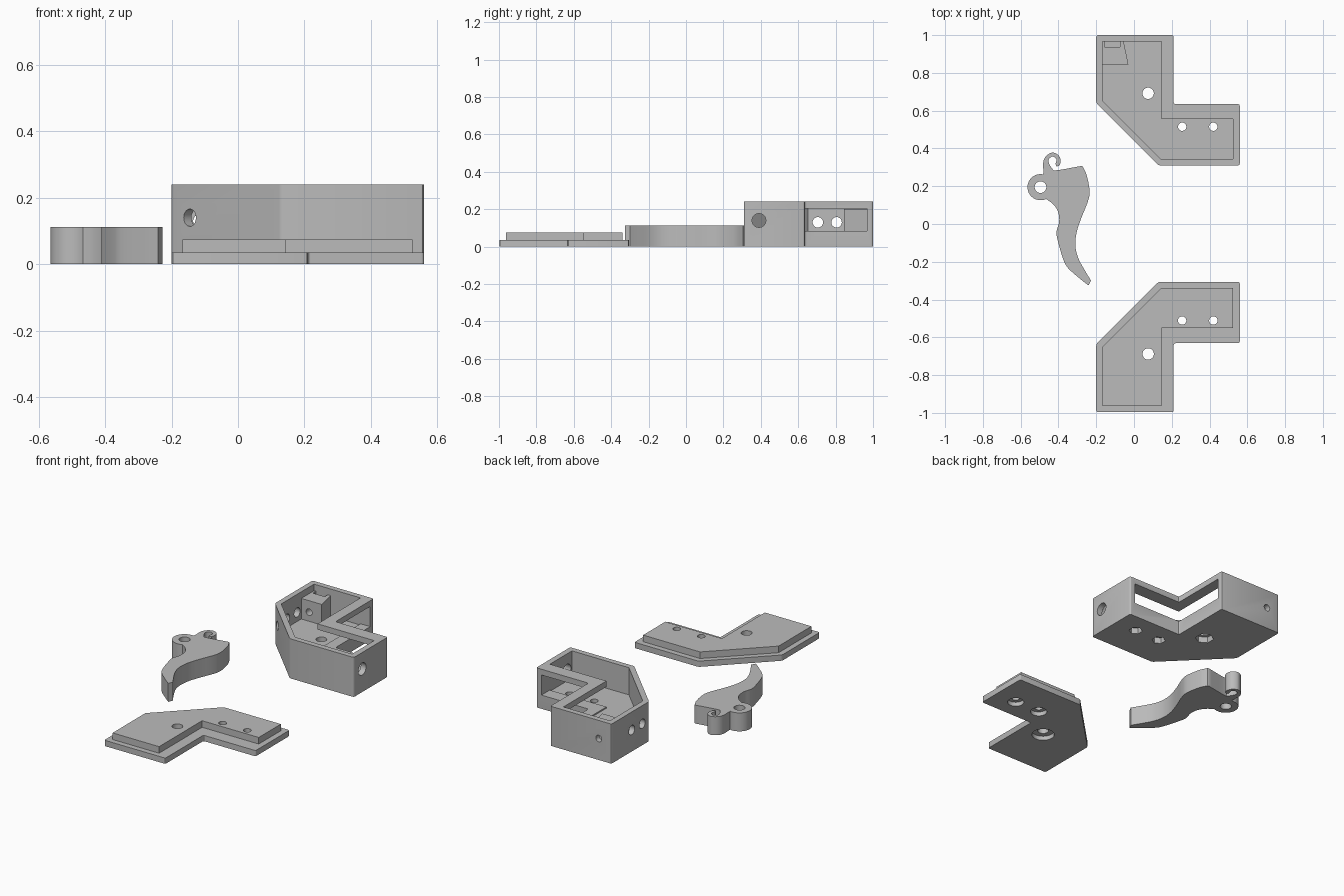
import bpy, bmesh, math
from mathutils import Vector, Matrix

cube = bpy.data.objects.get("Cube")
if cube:
    bpy.data.objects.remove(cube, do_unlink=True)

grey = bpy.data.materials.new("plain_grey")
grey.use_nodes = True
colour = (0.5, 0.5, 0.5, 1)
grey.diffuse_color = colour
grey.node_tree.nodes["Principled BSDF"].inputs["Base Color"].default_value = colour


def finish(name, bm):
    bmesh.ops.recalc_face_normals(bm, faces=bm.faces)
    mesh = bpy.data.meshes.new(name)
    bm.to_mesh(mesh)
    bm.free()
    mesh.materials.append(grey)
    obj = bpy.data.objects.new(name, mesh)
    bpy.context.collection.objects.link(obj)
    return obj


def prism(name, points, low, high, rounding=0):
    """Extrude a plan outline upwards, optionally rounding its upright edges."""
    bm = bmesh.new()
    face = bm.faces.new([bm.verts.new((x, y, low)) for x, y in points])
    made = bmesh.ops.extrude_face_region(bm, geom=[face])["geom"]
    top = [v for v in made if isinstance(v, bmesh.types.BMVert)]
    bmesh.ops.translate(bm, verts=top, vec=(0, 0, high - low))
    if rounding:
        upright = [e for e in bm.edges if abs(e.verts[0].co.z - e.verts[1].co.z) > 0.001]
        bmesh.ops.bevel(bm, geom=upright, offset=rounding, segments=3, profile=0.5, affect='EDGES')
    return finish(name, bm)


def box(x0, x1, y0, y1, z0, z1):
    return prism("cutter", [(x0, y0), (x1, y0), (x1, y1), (x0, y1)], z0, z1)


def rod(centre, radius, length, axis=(0, 0, 1), sides=32):
    bm = bmesh.new()
    turn = Vector(axis).to_track_quat('Z', 'Y').to_matrix().to_4x4()
    bmesh.ops.create_cone(bm, cap_ends=True, segments=sides, radius1=radius, radius2=radius,
                          depth=length, matrix=Matrix.Translation(centre) @ turn)
    return finish("cutter", bm)


def cut(obj, cutters):
    for cutter in cutters:
        cutter.hide_render = True
        mod = obj.modifiers.new("cut", 'BOOLEAN')
        mod.operation, mod.solver, mod.object = 'DIFFERENCE', 'EXACT', cutter
    graph = bpy.context.evaluated_depsgraph_get()
    graph.update()
    mesh = bpy.data.meshes.new_from_object(obj.evaluated_get(graph))
    obj.modifiers.clear()
    obj.data = mesh
    for cutter in cutters:
        bpy.data.objects.remove(cutter, do_unlink=True)


def smooth(obj):
    bpy.ops.object.select_all(action='DESELECT')
    obj.select_set(True)
    bpy.context.view_layer.objects.active = obj
    bpy.ops.object.shade_smooth_by_angle(angle=math.radians(30))


# Shared plan outlines, drawn for the rear housing
OUTER = [(-.2, 1), (.21, 1), (.21, .635), (.56, .635), (.56, .31), (.13, .31), (-.2, .64)]
INNER = [(-.167, .967), (.145, .967), (.145, .555), (.525, .555), (.525, .343),
         (.143, .343), (-.167, .653)]
SCREWS = [(.075, .692, .03), (.255, .515, .022), (.42, .515, .022)]
HEIGHT, FLOOR, SKIN = .24, .075, .035


def mirrored(points):
    return [(x, .004 - y) for x, y in points]


# Housing: open tray with an L-shaped window around the inside corner
housing = prism("housing", OUTER, 0, HEIGHT, .01)
cutters = [prism("cutter", INNER, FLOOR, 1),
           box(.1, .3, .6, .967, .083, .205),
           box(.1, .525, .5, .7, .083, .205)]
for x, y, r in SCREWS:
    cutters += [rod((x, y, 0), r, .5), rod((x, y, 0), r * 1.7, .07, sides=6)]
cutters += [rod((-.2, y, .13), .028, .2, (1, 0, 0)) for y in (.705, .805)]
cutters += [rod((.56, .39, .14), .037, .2, (1, 0, 0)),
            rod((-.145, .585, .14), .026, .15, (1, 1, 0)),
            rod((-.115, 1, .13), .02, .2, (0, 1, 0))]
cut(housing, cutters)
smooth(housing)

# Bolt block in the rear corner, with a nut slot open at the top
block = prism("bolt_block", [(-.167, .967), (-.055, .967), (-.03, .845), (-.167, .845)], FLOOR, .2)
cut(block, [rod((-.115, .9, .13), .02, .3, (0, 1, 0)),
            box(-.155, -.075, .938, .99, .09, .3)])
smooth(block)

# Lid: flange with a raised lip and counterbored screw holes
flange = prism("lid_flange", mirrored(OUTER), 0, SKIN, .01)
lip = prism("lid_lip", mirrored(INNER), SKIN, FLOOR)
for part in (flange, lip):
    holes = []
    for x, y, r in SCREWS:
        y = .004 - y
        holes += [rod((x, y, 0), r, .5), rod((x, y, 0), r * 2.05, .05)]
    cut(part, holes)
    smooth(part)


def curve(points, steps=5):
    """Points along a smooth curve through the given ones, last one left out."""
    pts = [Vector(p) for p in points]
    pts = [pts[0] * 2 - pts[1]] + pts + [pts[-1] * 2 - pts[-2]]
    out = []
    for a, b, c, d in zip(pts, pts[1:], pts[2:], pts[3:]):
        for i in range(steps):
            t = i / steps
            out.append(b + (c - a) * (t / 2) + (a * 2 - b * 5 + c * 4 - d) * (t * t / 2)
                       + (b * 3 - a - c * 3 + d) * (t ** 3 / 2))
    return [tuple(p) for p in out]


# Trigger: pivot eye, spring hook and curved finger lever
PIVOT, EYE = Vector((-.495, .195)), .069
eye = [tuple(PIVOT + EYE * Vector((math.cos(a), math.sin(a))))
       for a in [math.radians(295 - i * 217 / 24) for i in range(25)]]
hook_outside = [(-.48, .28), (-.48, .33), (-.463, .362), (-.431, .378), (-.4, .364),
                (-.388, .336), (-.394, .31)]
hook_inside = [(-.41, .304), (-.415, .32), (-.41, .341), (-.431, .357), (-.452, .341),
               (-.447, .315), (-.426, .283)]
lever_top = [(-.426, .283), (-.384, .288), (-.28, .307)]
lever_front = [(-.272, .305), (-.25, .257), (-.235, .172), (-.246, .114), (-.278, .034),
               (-.304, -.045), (-.31, -.119), (-.294, -.183), (-.257, -.251), (-.228, -.299)]
lever_back = [(-.241, -.325), (-.288, -.288), (-.352, -.23), (-.378, -.177), (-.405, -.082),
              (-.41, -.04), (-.396, .013), (-.402, .065), (-.428, .105), (-.463, .131)]
outline = []
for run in (hook_outside, hook_inside, lever_top, lever_front, lever_back):
    outline += curve(run)
    if run is not hook_inside:
        outline.append(run[-1])
trigger = prism("trigger", outline + eye, 0, .112)
cut(trigger, [rod((PIVOT.x, PIVOT.y, 0), .031, .5)])
smooth(trigger)
